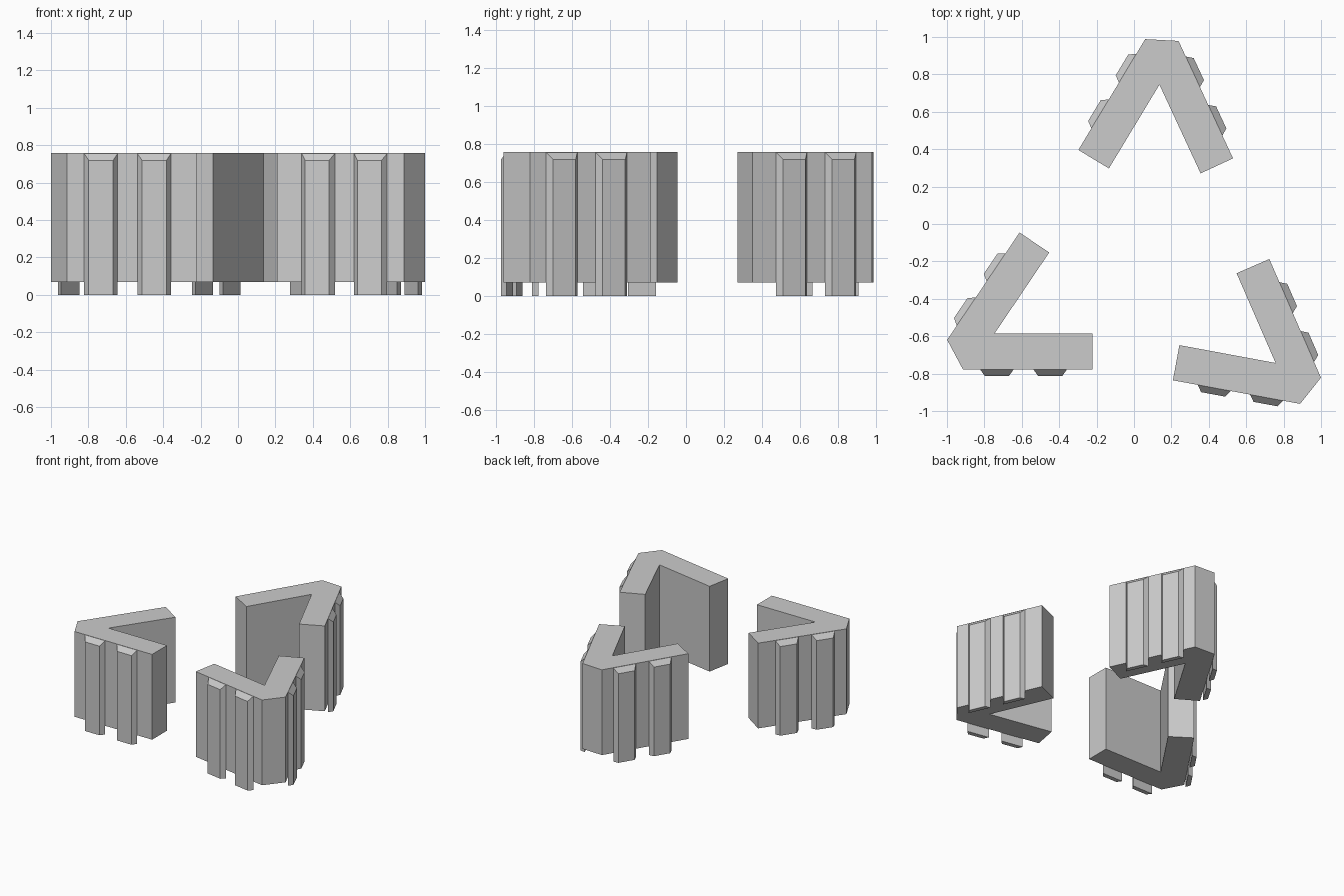
import bpy, bmesh
from math import sin, cos, radians, pi
from mathutils import Vector

if "Cube" in bpy.data.objects:
    bpy.data.objects.remove(bpy.data.objects["Cube"])

HALF = radians(28)          # half of the opening angle of each V
INNER, OUTER, WIDTH = 0.523, 0.692, 0.191
Z0, Z1 = 0.07, 0.758


def make_object(name, verts, faces, loc, rot):
    mesh = bpy.data.meshes.new(name)
    mesh.from_pydata(verts, [], faces)
    bm = bmesh.new()
    bm.from_mesh(mesh)
    bmesh.ops.recalc_face_normals(bm, faces=bm.faces)
    bm.to_mesh(mesh)
    bm.free()
    ob = bpy.data.objects.new(name, mesh)
    bpy.context.collection.objects.link(ob)
    ob.location = loc
    ob.rotation_euler.z = rot
    return ob


def prism(name, bottom, top, loc, rot):
    n = len(bottom)
    faces = [tuple(range(n)), tuple(range(n, 2 * n))]
    faces += [(i, (i + 1) % n, n + (i + 1) % n, n + i) for i in range(n)]
    return make_object(name, bottom + top, faces, loc, rot)


def corner_wall(name, inner_corner, heading):
    loc = (*inner_corner, 0)
    rot = radians(heading) - pi / 2

    # arm direction (corner to free end), outward normal and free outer end
    def arm(side):
        d = Vector((side * sin(HALF), -cos(HALF)))
        n = Vector((side * cos(HALF), sin(HALF)))
        return d, n, d * INNER + n * WIDTH

    # V-shaped wall with a chamfered outer corner
    (dr, nr, er), (dl, nl, el) = arm(1), arm(-1)
    outline = [Vector((0, 0)), dr * INNER, er, er - dr * OUTER,
               el - dl * OUTER, el, dl * INNER]
    prism(name + "_wall", [(p.x, p.y, Z0) for p in outline],
          [(p.x, p.y, Z1) for p in outline], loc, rot)

    # two tapered buttresses on each outer face
    for side in (1, -1):
        d, n, end = arm(side)
        for k, dist in enumerate((0.225, 0.51)):
            c = end - d * dist
            plan = [c - d * 0.09, c - d * 0.065 + n * 0.035,
                    c + d * 0.065 + n * 0.035, c + d * 0.09]
            tops = (0.756, 0.719, 0.719, 0.756)
            prism(f"{name}_buttress_{'right' if side > 0 else 'left'}_{k + 1}",
                  [(p.x, p.y, 0) for p in plan],
                  [(p.x, p.y, z) for p, z in zip(plan, tops)], loc, rot)


# three corner walls around the centre
corner_wall("back", (0.136, 0.745), 86.9)
corner_wall("left", (-0.746, -0.586), 208)
corner_wall("right", (0.757, -0.743), -38.5)
